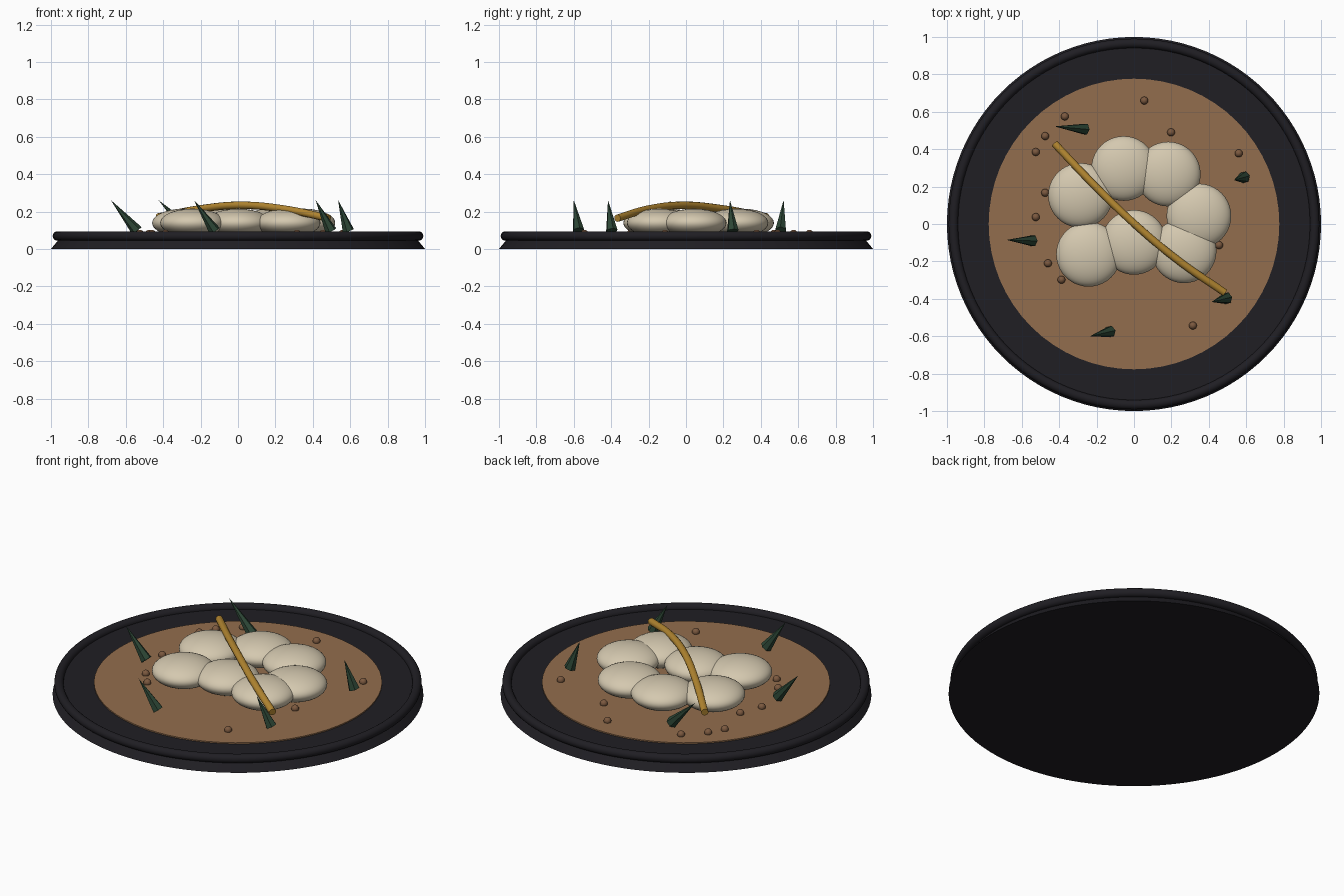
import bpy, math
from mathutils import Vector

if "Cube" in bpy.data.objects:
    bpy.data.objects.remove(bpy.data.objects["Cube"])


def material(name, rgb):
    m = bpy.data.materials.new(name)
    m.diffuse_color = (*rgb, 1)
    m.use_nodes = True
    m.node_tree.nodes["Principled BSDF"].inputs["Base Color"].default_value = m.diffuse_color
    return m


DARK = material("dark_glaze", (0.014, 0.013, 0.017))
BROWN = material("sauce_brown", (0.29, 0.155, 0.075))
CREAM = material("cream", (0.66, 0.58, 0.43))
GREEN = material("herb_green", (0.025, 0.06, 0.035))
GOLD = material("gold", (0.45, 0.24, 0.03))
CRUMB = material("crumb_brown", (0.2, 0.1, 0.05))


def finish(name, mat, smooth=True):
    ob = bpy.context.object
    ob.name = name
    ob.data.materials.append(mat)
    if smooth:
        bpy.ops.object.shade_smooth_by_angle(angle=math.radians(35))
    return ob


# Plate: tapered disc with a rounded rim
bpy.ops.mesh.primitive_cone_add(vertices=96, radius1=1.0, radius2=0.945, depth=0.068,
                                location=(0, 0, 0.034))
finish("plate", DARK)
bpy.ops.mesh.primitive_torus_add(major_segments=96, minor_segments=16, major_radius=0.966,
                                 minor_radius=0.025, location=(0, 0, 0.07))
finish("plate_rim", DARK)

# Sauce pool
bpy.ops.mesh.primitive_cylinder_add(vertices=64, radius=0.777, depth=0.02, location=(0, 0, 0.065))
finish("sauce", BROWN)

# Ring of flattened dumplings
for i, (x, y) in enumerate([(-0.055, 0.297), (0.183, 0.267), (0.347, 0.043), (0.268, -0.143),
                            (0, -0.098), (-0.243, -0.162), (-0.286, 0.153)]):
    bpy.ops.mesh.primitive_uv_sphere_add(segments=40, ring_count=20, radius=1,
                                         location=(x, y, 0.14))
    bpy.context.object.scale = (0.173, 0.173, 0.076)
    finish(f"dumpling_{i + 1}", CREAM)

# Bent stick lying over the dumplings
points = [(-0.425, 0.43, 0.172), (-0.2, 0.195, 0.215), (0.02, -0.015, 0.234),
          (0.25, -0.205, 0.213), (0.485, -0.367, 0.165)]
curve = bpy.data.curves.new("garnish_stick", "CURVE")
curve.dimensions = "3D"
curve.bevel_depth = 0.02
curve.bevel_resolution = 4
curve.use_fill_caps = True
spline = curve.splines.new("BEZIER")
spline.bezier_points.add(len(points) - 1)
for bp, p in zip(spline.bezier_points, points):
    bp.co = p
    bp.handle_left_type = bp.handle_right_type = "AUTO"
stick = bpy.data.objects.new("garnish_stick", curve)
curve.materials.append(GOLD)
bpy.context.collection.objects.link(stick)

# Leaning herb spikes: base x, y then tip x, y
for i, (bx, by, tx, ty) in enumerate([(-0.26, 0.507, -0.425, 0.522), (-0.54, -0.09, -0.68, -0.085),
                                      (-0.125, -0.575, -0.235, -0.6), (0.497, -0.397, 0.415, -0.417),
                                      (0.59, 0.25, 0.535, 0.235)]):
    base, tip = Vector((bx, by, 0.097)), Vector((tx, ty, 0.262))
    axis = tip - base
    bpy.ops.mesh.primitive_cone_add(vertices=6, radius1=0.032, radius2=0, depth=axis.length,
                                    location=(base + tip) / 2,
                                    rotation=axis.to_track_quat("Z", "Y").to_euler())
    finish(f"herb_spike_{i + 1}", GREEN, smooth=False)

# Scattered crumbs
for i, (x, y) in enumerate([(0.055, 0.66), (-0.37, 0.575), (-0.475, 0.47), (-0.525, 0.385),
                            (-0.475, 0.167), (-0.525, 0.037), (-0.46, -0.21), (-0.388, -0.298),
                            (0.315, -0.543), (0.455, -0.113), (0.56, 0.378), (0.198, 0.49)]):
    bpy.ops.mesh.primitive_uv_sphere_add(segments=16, ring_count=10, radius=0.021,
                                         location=(x, y, 0.082))
    finish(f"crumb_{i + 1}", CRUMB)
